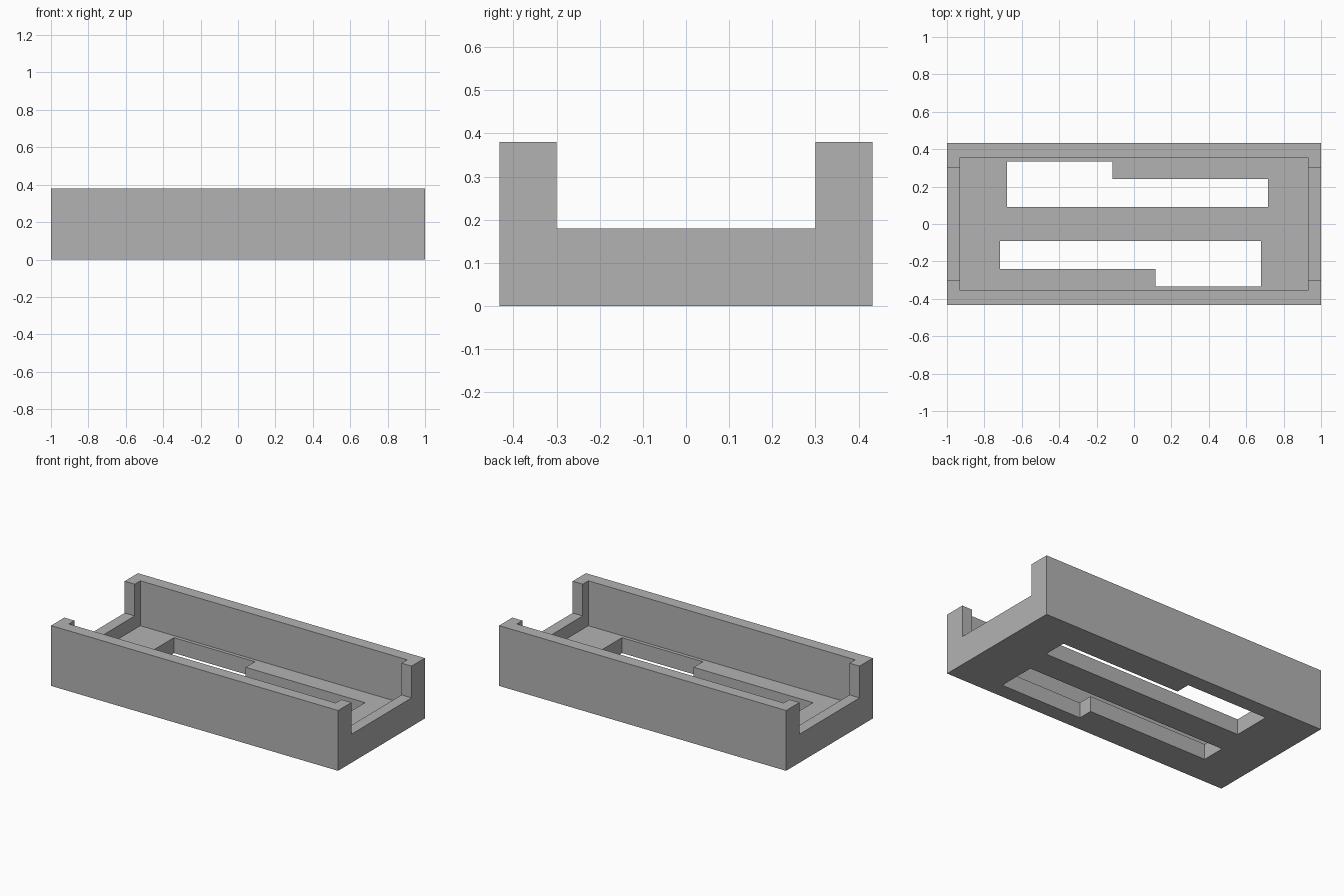
import bpy
import bmesh

default = bpy.data.objects.get("Cube")
if default:
    bpy.data.objects.remove(default, do_unlink=True)

# Overall sizes
HALF_X, HALF_Y, HEIGHT = 1.0, 0.432, 0.38
FLOOR, SILL = 0.097, 0.18

grey = bpy.data.materials.new("plain grey")
grey.use_nodes = True
colour = (0.45, 0.45, 0.45, 1)
grey.diffuse_color = colour
grey.node_tree.nodes["Principled BSDF"].inputs["Base Color"].default_value = colour


def prism(name, outline, z0, z1):
    """Extrude a flat outline from z0 up to z1."""
    bm = bmesh.new()
    face = bm.faces.new([bm.verts.new((x, y, z0)) for x, y in outline])
    top = bmesh.ops.extrude_face_region(bm, geom=[face])["geom"]
    verts = [v for v in top if isinstance(v, bmesh.types.BMVert)]
    bmesh.ops.translate(bm, verts=verts, vec=(0, 0, z1 - z0))
    bmesh.ops.recalc_face_normals(bm, faces=bm.faces)
    mesh = bpy.data.meshes.new(name)
    bm.to_mesh(mesh)
    bm.free()
    mesh.materials.append(grey)
    obj = bpy.data.objects.new(name, mesh)
    bpy.context.collection.objects.link(obj)
    return obj


def rectangle(hx, hy):
    return [(-hx, -hy), (hx, -hy), (hx, hy), (-hx, hy)]


# Solid block for the tray
tray = prism("tray", rectangle(HALF_X, HALF_Y), 0, HEIGHT)

# Inner cavity, and the lowered opening through both ends
cutters = [
    prism("cavity_cutter", rectangle(0.93, 0.356), FLOOR, HEIGHT + 0.1),
    prism("end_opening_cutter", rectangle(HALF_X + 0.1, 0.30), SILL, HEIGHT + 0.1),
]

# Stepped floor slots, the second being the first turned half round
slot = [(-0.68, 0.09), (0.717, 0.09), (0.717, 0.241),
        (-0.115, 0.241), (-0.115, 0.334), (-0.68, 0.334)]
for name, s in (("back_slot_cutter", 1), ("front_slot_cutter", -1)):
    cutters.append(prism(name, [(s * x, s * y) for x, y in slot], -0.1, 0.2))

# Cut the tray, one opening after another
for cutter in cutters:
    cutter.hide_render = True
    cut = tray.modifiers.new(cutter.name, "BOOLEAN")
    cut.operation = "DIFFERENCE"
    cut.solver = "EXACT"
    cut.object = cutter

bpy.context.view_layer.update()
evaluated = tray.evaluated_get(bpy.context.evaluated_depsgraph_get())
result = bpy.data.meshes.new_from_object(evaluated)
tray.modifiers.clear()
tray.data = result
result.name = "tray"
for cutter in cutters:
    bpy.data.objects.remove(cutter, do_unlink=True)
